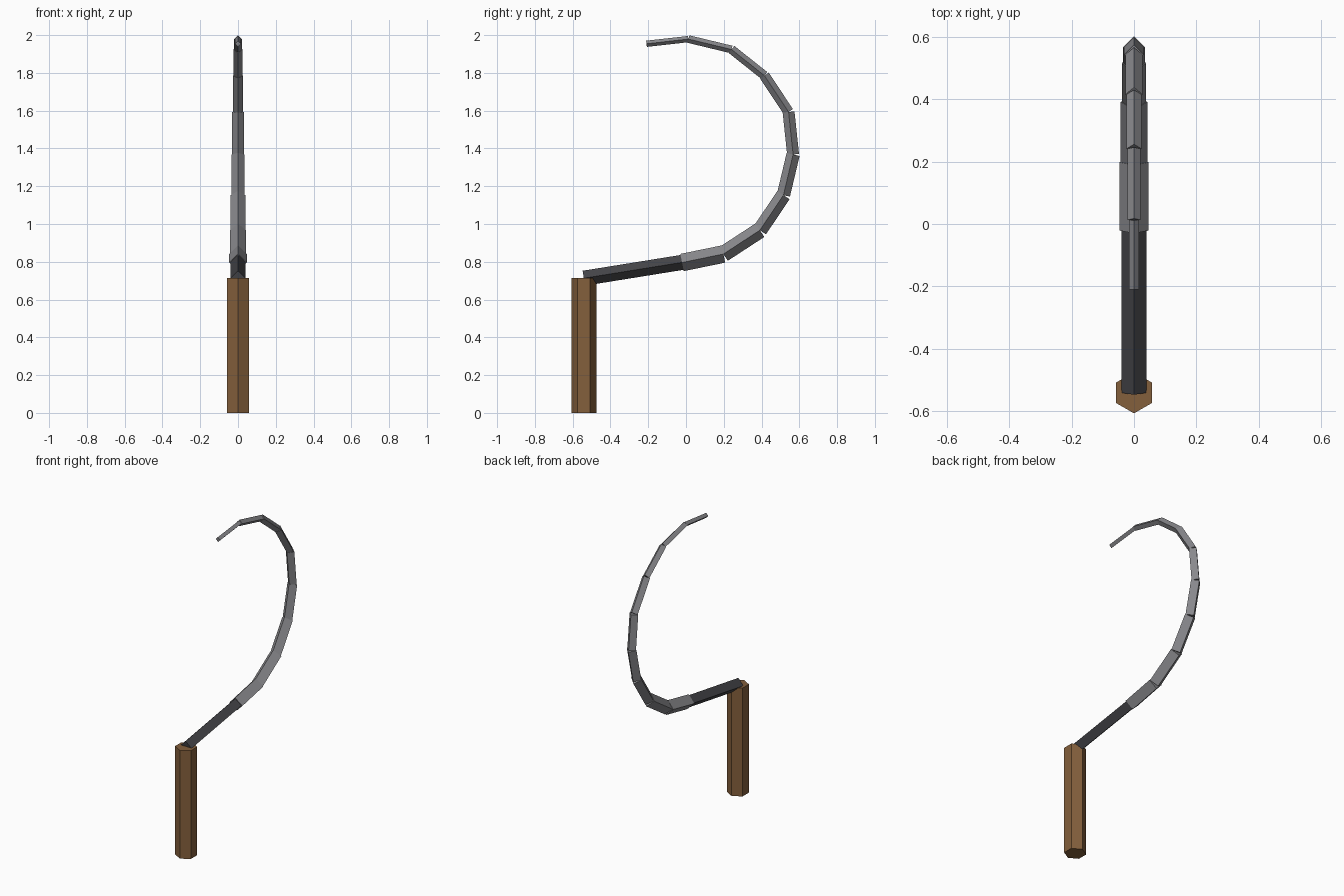
import bpy, bmesh
from math import sin, cos, pi, atan2
from mathutils import Vector, Matrix

if "Cube" in bpy.data.objects:
    bpy.data.objects.remove(bpy.data.objects["Cube"])


def material(name, rgb):
    m = bpy.data.materials.new(name)
    m.diffuse_color = (*rgb, 1)
    m.use_nodes = True
    m.node_tree.nodes["Principled BSDF"].inputs["Base Color"].default_value = m.diffuse_color
    return m


def rod(name, start, end, radius, sides, mat):
    """Straight prism between two (y, z) points, one corner lying in the x = 0 plane."""
    a, b = Vector((0, *start)), Vector((0, *end))
    d = b - a
    rot = Matrix.Rotation(atan2(-d.y, d.z), 3, 'X')
    bm = bmesh.new()
    ring = [rot @ Vector((radius * sin(2 * pi * i / sides),
                          radius * cos(2 * pi * i / sides), 0)) for i in range(sides)]
    low = [bm.verts.new(a + p) for p in ring]
    high = [bm.verts.new(b + p) for p in ring]
    bm.faces.new(low)
    bm.faces.new(high)
    for i in range(sides):
        j = (i + 1) % sides
        bm.faces.new((low[i], low[j], high[j], high[i]))
    bmesh.ops.recalc_face_normals(bm, faces=bm.faces)
    me = bpy.data.meshes.new(name)
    bm.to_mesh(me)
    bm.free()
    me.materials.append(mat)
    ob = bpy.data.objects.new(name, me)
    bpy.context.collection.objects.link(ob)
    return ob


wood = material("wood", (0.23, 0.115, 0.045))
dark_steel = material("dark_steel", (0.06, 0.06, 0.067))
steel = material("steel", (0.25, 0.25, 0.265))

# Six-sided wooden handle
rod("handle", (-0.541, 0), (-0.541, 0.715), 0.066, 6, wood)

# Diamond-section shank joining handle and blade
rod("shank", (-0.541, 0.713), (0.0, 0.80), 0.04, 4, dark_steel)

# Curved blade: straight diamond segments, each thinner than the last
path = [(-0.021, 0.796), (0.198, 0.841), (0.391, 0.967), (0.516, 1.153), (0.567, 1.368),
        (0.543, 1.593), (0.415, 1.786), (0.241, 1.924), (0.013, 1.979), (-0.209, 1.954)]
for i, (p, q) in enumerate(zip(path, path[1:])):
    rod(f"blade_segment_{i + 1}", p, q, 0.0465 - 0.00375 * i, 4, steel)
